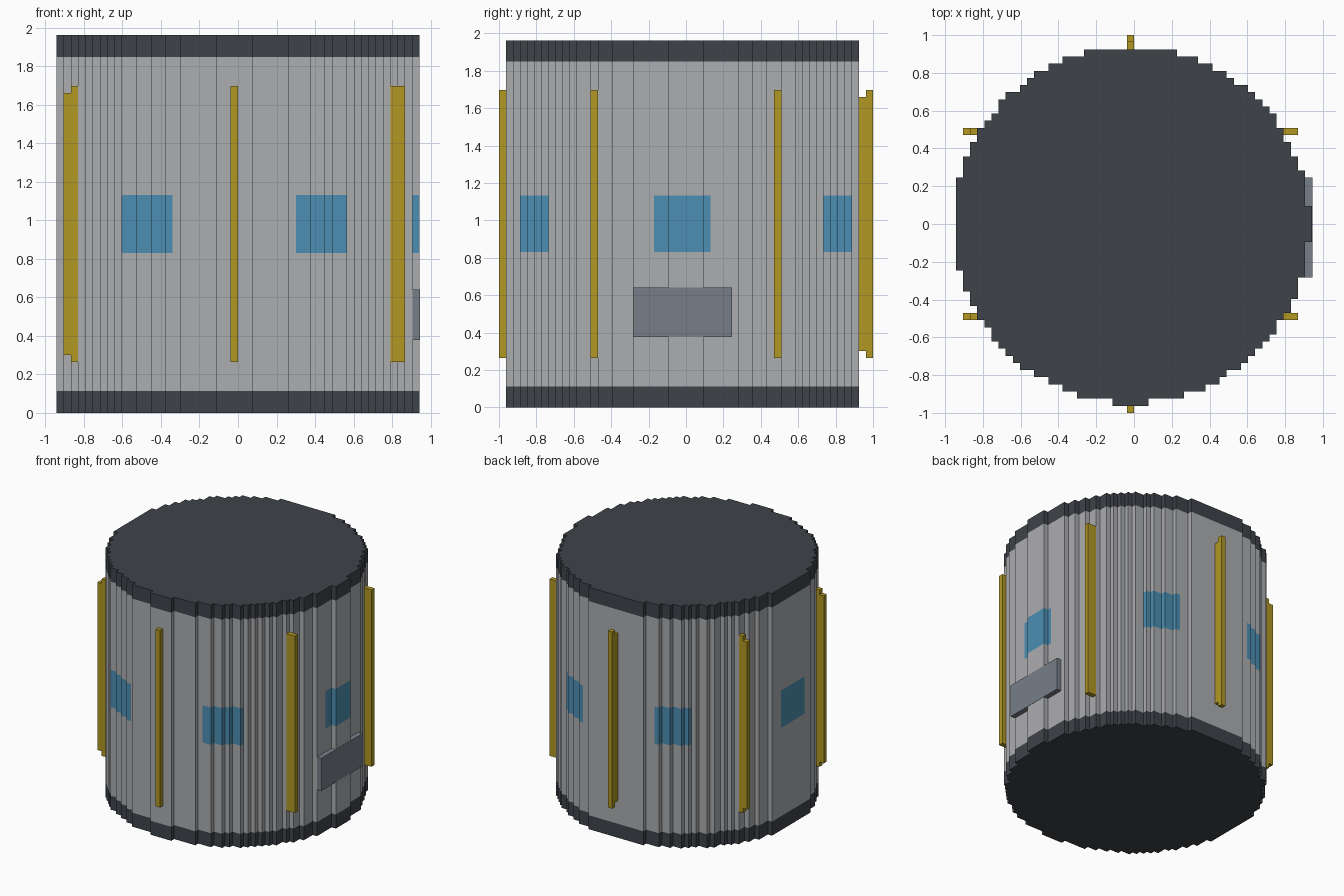
import bpy
import bmesh

S = 2 / 53          # size of one block
RADIUS = 25         # drum radius in blocks
SHIFT = 0.12        # slight offset of the circle from the block centre

default = bpy.data.objects.get("Cube")
if default:
    bpy.data.objects.remove(default)


def material(name, rgb):
    """Flat material from display colour values of 0-255."""
    linear = [((c / 255 + 0.055) / 1.055) ** 2.4 for c in rgb] + [1]
    mat = bpy.data.materials.new(name)
    mat.use_nodes = True
    mat.diffuse_color = linear
    mat.node_tree.nodes["Principled BSDF"].inputs["Base Color"].default_value = linear
    return mat


hull = material("light grey hull", (172, 173, 176))
dark = material("dark grey caps", (62, 67, 73))
glass = material("blue glass", (76, 143, 179))
yellow = material("yellow rib", (178, 152, 36))
steel = material("steel plate", (119, 126, 136))


def point(i, j, k):
    """Lower corner of block (i, j, k) in model units."""
    return ((i - 1) * S, (j - 0.5) * S, k * S)


def finish(name, bm, mats):
    bmesh.ops.remove_doubles(bm, verts=bm.verts, dist=S / 100)
    bmesh.ops.recalc_face_normals(bm, faces=bm.faces)
    bmesh.ops.dissolve_limit(bm, angle_limit=0.01, verts=bm.verts,
                             edges=bm.edges, delimit={'MATERIAL'})
    mesh = bpy.data.meshes.new(name)
    bm.to_mesh(mesh)
    bm.free()
    for mat in mats:
        mesh.materials.append(mat)
    obj = bpy.data.objects.new(name, mesh)
    bpy.context.collection.objects.link(obj)
    return obj


def inside(i, j):
    return (i - SHIFT) ** 2 + (j + SHIFT) ** 2 <= RADIUS ** 2


def in_window(i, j):
    """Six windows: one on each side, four on the diagonals."""
    side = abs(i) >= 24 and -4 <= j <= 3
    diagonal = 9 <= abs(i) <= 15 and abs(j) >= 20
    return side or diagonal


def drum(name, levels, mats, painted_level=None):
    """Stepped round drum; window blocks of one level get the second material."""
    bm = bmesh.new()

    def quad(corners, index=0):
        face = bm.faces.new([bm.verts.new(point(*c)) for c in corners])
        face.material_index = index

    span = range(-RADIUS - 1, RADIUS + 2)
    for i, j in [(i, j) for i in span for j in span if inside(i, j)]:
        ring = [(i, j), (i + 1, j), (i + 1, j + 1), (i, j + 1)]
        neighbours = [(i, j - 1), (i + 1, j), (i, j + 1), (i - 1, j)]
        for k in (levels[0], levels[-1]):
            quad([(*c, k) for c in ring])
        for n, cell in enumerate(neighbours):
            if inside(*cell):
                continue
            a, b = ring[n], ring[(n + 1) % 4]
            for low, high in zip(levels, levels[1:]):
                index = int(low == painted_level and in_window(i, j))
                quad([(*a, low), (*b, low), (*b, high), (*a, high)], index)
    return finish(name, bm, mats)


def block(name, low, high, mat, proud=0):
    """Box between two block corners, optionally pushed out along +x."""
    bm = bmesh.new()
    bmesh.ops.create_cube(bm, size=1)
    a, b = point(*low), point(*high)
    for v in bm.verts:
        v.co = [b[n] if v.co[n] > 0 else a[n] for n in range(3)]
        if v.co.x == max(a[0], b[0]) or abs(v.co.x - b[0]) < S / 100:
            v.co.x += proud
    return finish(name, bm, [mat])


# Drum body with windows, and the dark end caps
drum("bottom_cap", [0, 3], [dark])
drum("hull", [3, 22, 30, 49], [hull, glass], painted_level=22)
drum("top_cap", [49, 52], [dark])

# Vertical ribs: tall course and a slightly shorter course
TALL, SHORT = (7, 45), (8, 44)


def rib(name, i, j, course, width=1):
    block(name, (i, j, course[0]), (i + width, j + 1, course[1]), yellow)


rib("front_rib", 0, -26, TALL)
rib("back_rib_outer", 0, 26, TALL)
rib("back_rib_inner", 0, 25, SHORT)
for side, j in (("front", -13), ("back", 13)):
    rib(side + "_left_rib", 22, j, TALL, width=2)
    rib(side + "_right_rib_inner", -22, j, TALL)
    rib(side + "_right_rib_outer", -23, j, SHORT)

# Steel plate on the side
block("side_plate", (25, -7, 10), (26, 7, 17), steel, proud=0.002)
